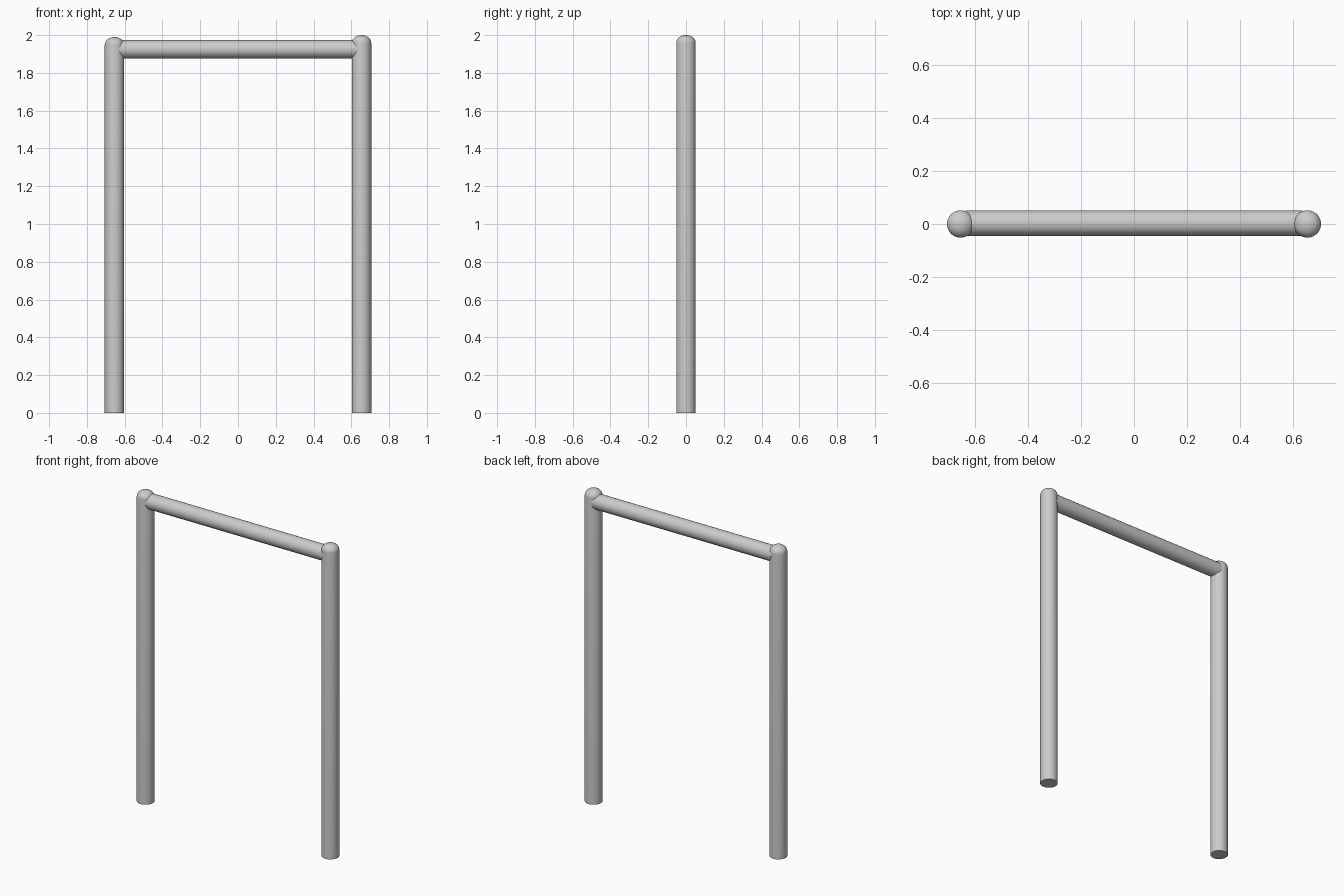
import bpy, bmesh, math
from mathutils import Matrix

if "Cube" in bpy.data.objects:
    bpy.data.objects.remove(bpy.data.objects["Cube"])

SIDES = 32


def finish(bm, name):
    bmesh.ops.recalc_face_normals(bm, faces=bm.faces)
    mesh = bpy.data.meshes.new(name)
    bm.to_mesh(mesh)
    bm.free()
    obj = bpy.data.objects.new(name, mesh)
    bpy.context.collection.objects.link(obj)
    bpy.context.view_layer.objects.active = obj
    obj.select_set(True)
    bpy.ops.object.shade_smooth_by_angle(angle=math.radians(25))
    obj.select_set(False)
    return obj


def domed_post(name, x, radius, top, dome):
    # Lathe outline: flat foot, straight side, rounded top
    base = top - dome
    profile = [(radius, 0)]
    for i in range(8):
        a = math.pi / 2 * i / 8
        profile.append((radius * math.cos(a), base + dome * math.sin(a)))
    bm = bmesh.new()
    rings = [[bm.verts.new((x + r * math.cos(2 * math.pi * k / SIDES),
                            r * math.sin(2 * math.pi * k / SIDES), z))
              for k in range(SIDES)] for r, z in profile]
    for low, high in zip(rings, rings[1:]):
        for k in range(SIDES):
            n = (k + 1) % SIDES
            bm.faces.new((low[k], low[n], high[n], high[k]))
    tip = bm.verts.new((x, 0, top))
    for k in range(SIDES):
        bm.faces.new((rings[-1][k], rings[-1][(k + 1) % SIDES], tip))
    bm.faces.new(rings[0][::-1])
    return finish(bm, name)


# Uprights, the left one slightly shorter
domed_post("left_post", -0.654, 0.0515, 1.99, 0.041)
domed_post("right_post", 0.654, 0.0515, 2.0, 0.041)

# Crossbar running into both posts
bm = bmesh.new()
bmesh.ops.create_cone(bm, cap_ends=True, segments=SIDES, radius1=0.048,
                      radius2=0.048, depth=1.27,
                      matrix=Matrix.Translation((0, 0.003, 1.925))
                      @ Matrix.Rotation(math.pi / 2, 4, 'Y'))
finish(bm, "crossbar")
